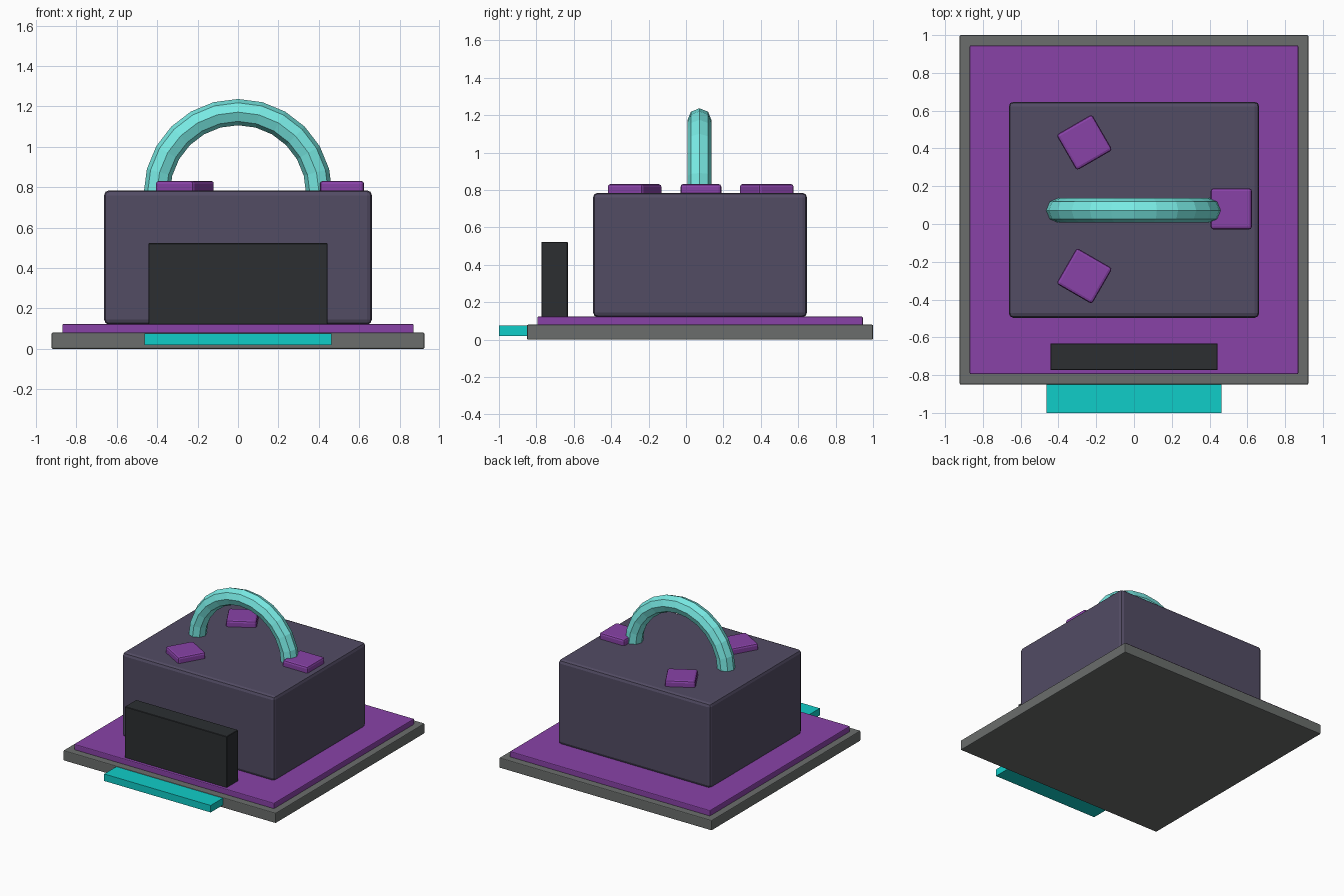
import bpy, bmesh
from math import cos, sin, pi, radians

if "Cube" in bpy.data.objects:
    bpy.data.objects.remove(bpy.data.objects["Cube"])

CY = 0.075  # y centre of the base, body and handle


def material(name, rgb):
    m = bpy.data.materials.new(name)
    m.diffuse_color = (*rgb, 1)
    m.use_nodes = True
    m.node_tree.nodes["Principled BSDF"].inputs["Base Color"].default_value = m.diffuse_color
    return m


GREY = material("grey", (0.145, 0.155, 0.15))
PURPLE = material("purple", (0.25, 0.055, 0.39))
SLATE = material("slate", (0.085, 0.072, 0.127))
BLACK = material("black", (0.025, 0.028, 0.031))
CYAN = material("cyan", (0.005, 0.61, 0.58))
AQUA = material("aqua", (0.19, 0.83, 0.78))


def add_object(name, bm, mat):
    bmesh.ops.recalc_face_normals(bm, faces=bm.faces)
    me = bpy.data.meshes.new(name)
    bm.to_mesh(me)
    bm.free()
    me.materials.append(mat)
    ob = bpy.data.objects.new(name, me)
    bpy.context.collection.objects.link(ob)
    return ob


def box(name, x, y, z, mat, bevel=0.0, segments=2):
    """Box from (min, max) ranges, with optional rounded edges."""
    bm = bmesh.new()
    bmesh.ops.create_cube(bm, size=1)
    bmesh.ops.scale(bm, vec=[r[1] - r[0] for r in (x, y, z)], verts=bm.verts)
    ob = add_object(name, bm, mat)
    ob.location = [(r[0] + r[1]) / 2 for r in (x, y, z)]
    if bevel:
        mod = ob.modifiers.new("Bevel", 'BEVEL')
        mod.width = bevel
        mod.segments = segments
    return ob


# Stacked base, mat and body
box("base_plate", (-0.923, 0.923), (-0.85, 1.0), (0, 0.08), GREY, 0.006)
box("mat", (-0.87, 0.87), (-0.795, 0.945), (0.075, 0.123), PURPLE, 0.006)
box("body", (-0.663, 0.663), (-0.497, 0.647), (0.12, 0.785), SLATE, 0.025)

# Front panel and lip
box("front_panel", (-0.443, 0.443), (-0.773, -0.632), (0.12, 0.523), BLACK, 0.003, 1)
box("front_lip", (-0.463, 0.463), (-1.0, -0.83), (0.02, 0.075), CYAN)

# Three tilted pads on top
S = 0.109
for i, (px, py) in enumerate([(0.515, 0.08), (-0.263, 0.432), (-0.263, -0.275)]):
    pad = box(f"pad_{i + 1}", (px - S, px + S), (py - S, py + S), (0.755, 0.832), PURPLE, 0.015)
    pad.rotation_euler.z = radians(120 * i)

# Arched handle: octagonal tube swept over a half circle
bm = bmesh.new()
R, r, ZC = 0.402, 0.065, 0.77
rings = []
for i in range(13):
    a = pi * i / 12
    ring = []
    for j in range(8):
        b = 2 * pi * j / 8
        d = R + r * cos(b)
        ring.append(bm.verts.new((d * cos(a), CY - 0.003 + r * sin(b), ZC + d * sin(a))))
    rings.append(ring)
for p, q in zip(rings, rings[1:]):
    for j in range(8):
        k = (j + 1) % 8
        bm.faces.new((p[j], p[k], q[k], q[j]))
bm.faces.new(rings[0])
bm.faces.new(rings[-1])
add_object("handle", bm, AQUA)
